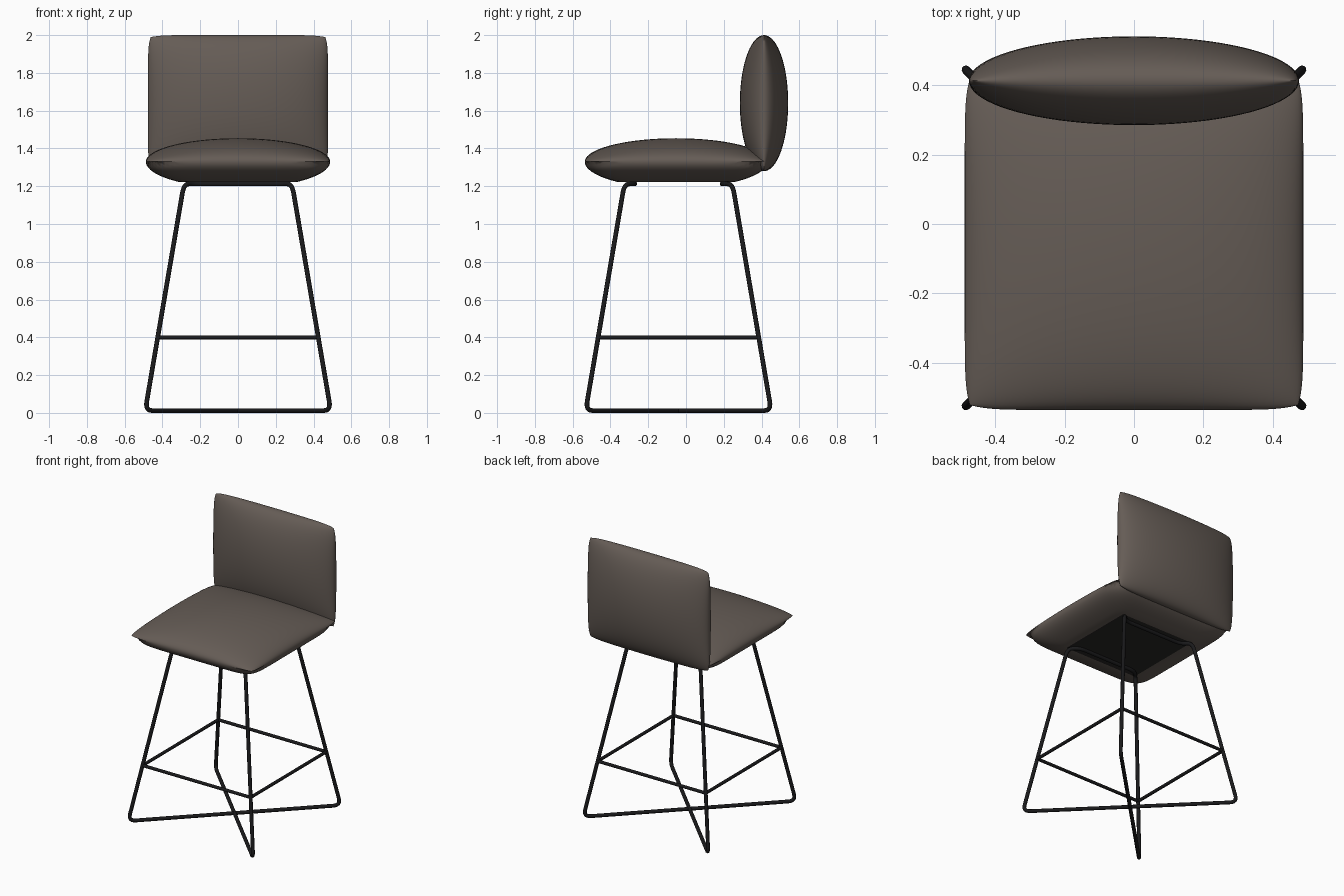
import bpy, bmesh, math
from mathutils import Vector

cube = bpy.data.objects.get("Cube")
if cube:
    bpy.data.objects.remove(cube, do_unlink=True)


def material(name, rgb, rough):
    m = bpy.data.materials.new(name)
    m.use_nodes = True
    m.diffuse_color = (*rgb, 1)
    bsdf = m.node_tree.nodes["Principled BSDF"]
    bsdf.inputs["Base Color"].default_value = (*rgb, 1)
    bsdf.inputs["Roughness"].default_value = rough
    return m


fabric = material("taupe fabric", (0.13, 0.107, 0.092), 0.8)
underside = material("dark underside", (0.022, 0.02, 0.019), 0.8)
black = material("black metal", (0.01, 0.01, 0.011), 0.5)


def make_smooth(obj, angle):
    bpy.ops.object.select_all(action="DESELECT")
    obj.select_set(True)
    bpy.context.view_layer.objects.active = obj
    bpy.ops.object.shade_smooth_by_angle(angle=math.radians(angle))


# Height rules for the two sides of a cushion, from 0 at the seam to 1
def puffed(u, v):
    return math.sqrt(max(0, (1 - u * u) * (1 - v * v)))


def boxed(u, v):
    r = min(1, (u ** 10 + v ** 10) ** 0.1)
    return math.sqrt(1 - r * r)


def cushion(name, place, half_a, half_b, upper, lower, n=40):
    """Two bulging sheets joined at a seam; place maps (a, b, h) to xyz."""
    bm = bmesh.new()
    steps = [math.sin(math.pi * (i / n - 0.5)) for i in range(n + 1)]
    for side in (upper, lower):
        rows = []
        for u in steps:
            row = []
            for v in steps:
                a = half_a * u * (1 - 0.03 * v ** 10)
                b = half_b * v * (1 - 0.03 * u ** 10)
                row.append(bm.verts.new(place(a, b, side(u, v))))
            rows.append(row)
        for i in range(n):
            for j in range(n):
                bm.faces.new((rows[i][j], rows[i + 1][j],
                              rows[i + 1][j + 1], rows[i][j + 1]))
    bmesh.ops.remove_doubles(bm, verts=bm.verts, dist=0.0002)
    bmesh.ops.recalc_face_normals(bm, faces=bm.faces)
    mesh = bpy.data.meshes.new(name)
    bm.to_mesh(mesh)
    bm.free()
    obj = bpy.data.objects.new(name, mesh)
    bpy.context.collection.objects.link(obj)
    mesh.materials.append(fabric)
    make_smooth(obj, 50)
    return obj


# Seat: domed top, flat panel below
seat = cushion("seat", lambda a, b, h: (a, b - 0.052, 1.33 + h), 0.488, 0.484,
               lambda u, v: 0.124 * puffed(u, v),
               lambda u, v: max(-0.108, -0.14 * boxed(u, v)))
seat.data.materials.append(underside)
for face in seat.data.polygons:
    if face.center.z < 1.2225:
        face.material_index = 1

# Backrest: upright cushion on the rear seam of the seat
cushion("backrest", lambda a, b, h: (a, 0.413 + h, 1.64 + b), 0.476, 0.36,
        lambda u, v: 0.128 * puffed(u, v),
        lambda u, v: -0.128 * puffed(u, v))


def rod(name, corners, closed=False, radius=0.0125, bend=0.05, steps=6):
    """Round rod through the corners, with each corner bent to an arc."""
    points = []
    count = len(corners)
    for i, c in enumerate(corners):
        c = Vector(c)
        if not closed and i in (0, count - 1):
            points.append(c)
            continue
        p, q = Vector(corners[i - 1]), Vector(corners[(i + 1) % count])
        start = c + (p - c).normalized() * min(bend, (p - c).length * 0.45)
        end = c + (q - c).normalized() * min(bend, (q - c).length * 0.45)
        for k in range(steps + 1):
            t = k / steps
            points.append(start.lerp(c, t).lerp(c.lerp(end, t), t))
    curve = bpy.data.curves.new(name, "CURVE")
    curve.dimensions = "3D"
    curve.bevel_depth = radius
    curve.bevel_resolution = 3
    curve.use_fill_caps = True
    spline = curve.splines.new("POLY")
    spline.points.add(len(points) - 1)
    for sp, p in zip(spline.points, points):
        sp.co = (*p, 1)
    spline.use_cyclic_u = closed
    obj = bpy.data.objects.new(name, curve)
    bpy.context.collection.objects.link(obj)
    curve.materials.append(black)
    bpy.ops.object.select_all(action="DESELECT")
    obj.select_set(True)
    bpy.context.view_layer.objects.active = obj
    bpy.ops.object.convert(target="MESH")
    make_smooth(bpy.context.object, 50)


def leg_point(sx, sy, z, inset=0.0):
    reach = 0.425 + 0.171 * (0.4 - z) - inset
    return (sx * reach, sy * reach - 0.04, z)


# Frame: one endless rod with crossed floor runners, four legs, two seat bars
FLOOR, TOP = 0.0125, 1.212
path = []
for sx, sy in ((1, 1), (-1, 1), (1, -1), (-1, -1)):
    leg = [leg_point(sx, sy, FLOOR), leg_point(sx, sy, TOP),
           leg_point(sx, sy, TOP, 0.055)]
    path += leg if sx > 0 else leg[::-1]
rod("frame", path, closed=True)

# Footrest: four bars between neighbouring legs
ring = ((-1, -1), (1, -1), (1, 1), (-1, 1))
for i, side in enumerate(("front", "left", "back", "right")):
    rod(side + "_footrest_bar", [leg_point(*ring[i], 0.4),
                                 leg_point(*ring[(i + 1) % 4], 0.4)], radius=0.011)
